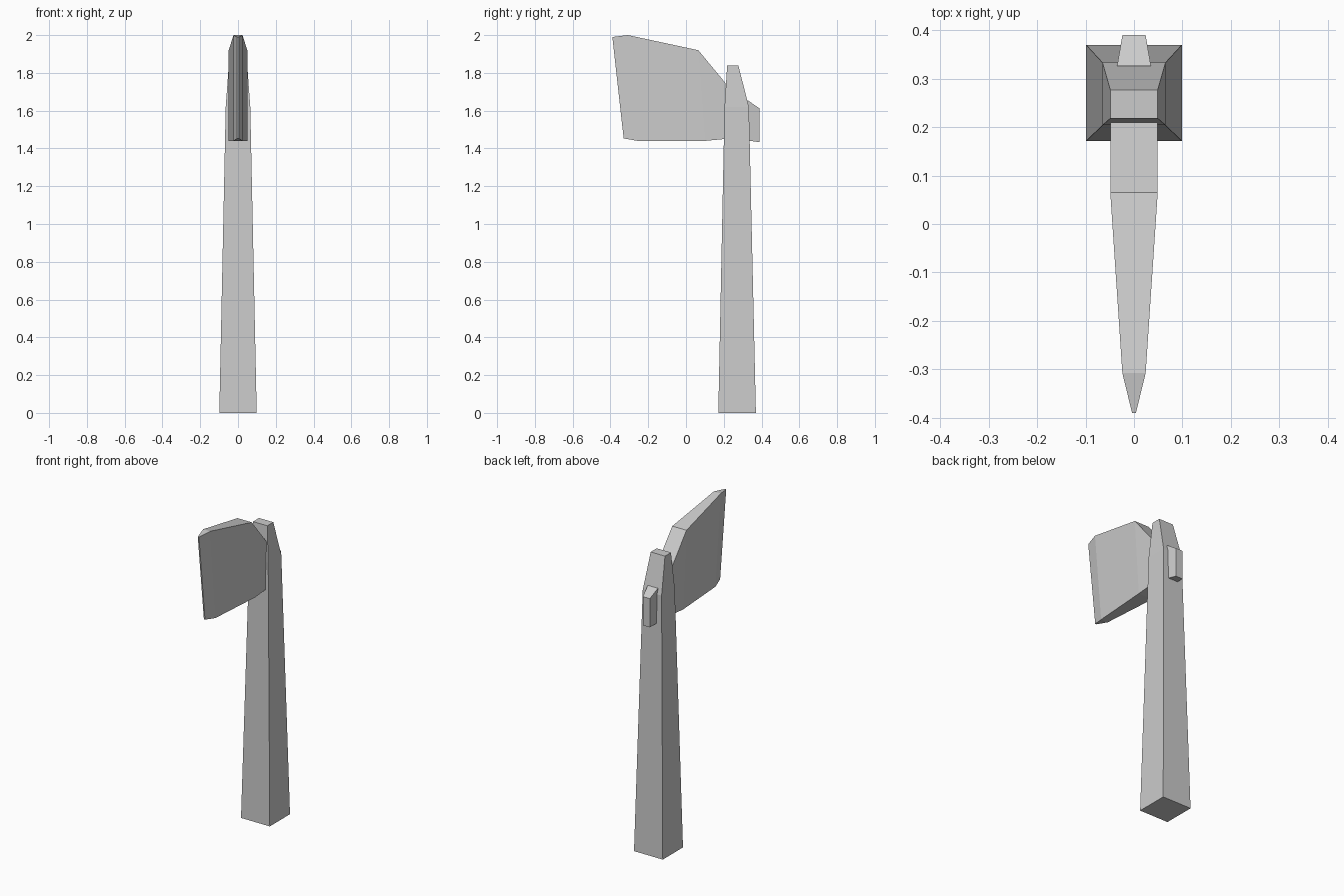
import bpy, bmesh

if "Cube" in bpy.data.objects:
    bpy.data.objects.remove(bpy.data.objects["Cube"])


def loft(name, rings):
    """Skin a list of four-cornered rings and cap both ends."""
    bm = bmesh.new()
    rows = [[bm.verts.new(p) for p in ring] for ring in rings]
    for a, b in zip(rows, rows[1:]):
        for i in range(4):
            j = (i + 1) % 4
            bm.faces.new((a[i], a[j], b[j], b[i]))
    bm.faces.new(rows[0])
    bm.faces.new(rows[-1])
    bmesh.ops.recalc_face_normals(bm, faces=bm.faces)
    mesh = bpy.data.meshes.new(name)
    bm.to_mesh(mesh)
    bm.free()
    obj = bpy.data.objects.new(name, mesh)
    bpy.context.collection.objects.link(obj)
    return obj


def level_ring(z, half, front, back):
    return [(-half, front, z), (half, front, z), (half, back, z), (-half, back, z)]


def upright_ring(half, top, bottom):
    (yt, zt), (yb, zb) = top, bottom
    return [(-half, yt, zt), (half, yt, zt), (half, yb, zb), (-half, yb, zb)]


# Tapered square handle with a narrowed tip
loft("handle", [
    level_ring(0.0, 0.099, 0.171, 0.37),
    level_ring(1.62, 0.065, 0.204, 0.333),
    level_ring(1.84, 0.049, 0.218, 0.277),
])

# Wedge blade, from cutting edge back to the handle
loft("blade", [
    upright_ring(0.004, (-0.39, 1.99), (-0.33, 1.453)),
    upright_ring(0.024, (-0.308, 2.0), (-0.255, 1.44)),
    upright_ring(0.049, (0.065, 1.92), (0.10, 1.44)),
    upright_ring(0.049, (0.21, 1.745), (0.205, 1.45)),
])

# Small block at the rear of the head
loft("rear_peg", [
    upright_ring(0.035, (0.326, 1.655), (0.326, 1.442)),
    upright_ring(0.024, (0.39, 1.612), (0.39, 1.433)),
])
